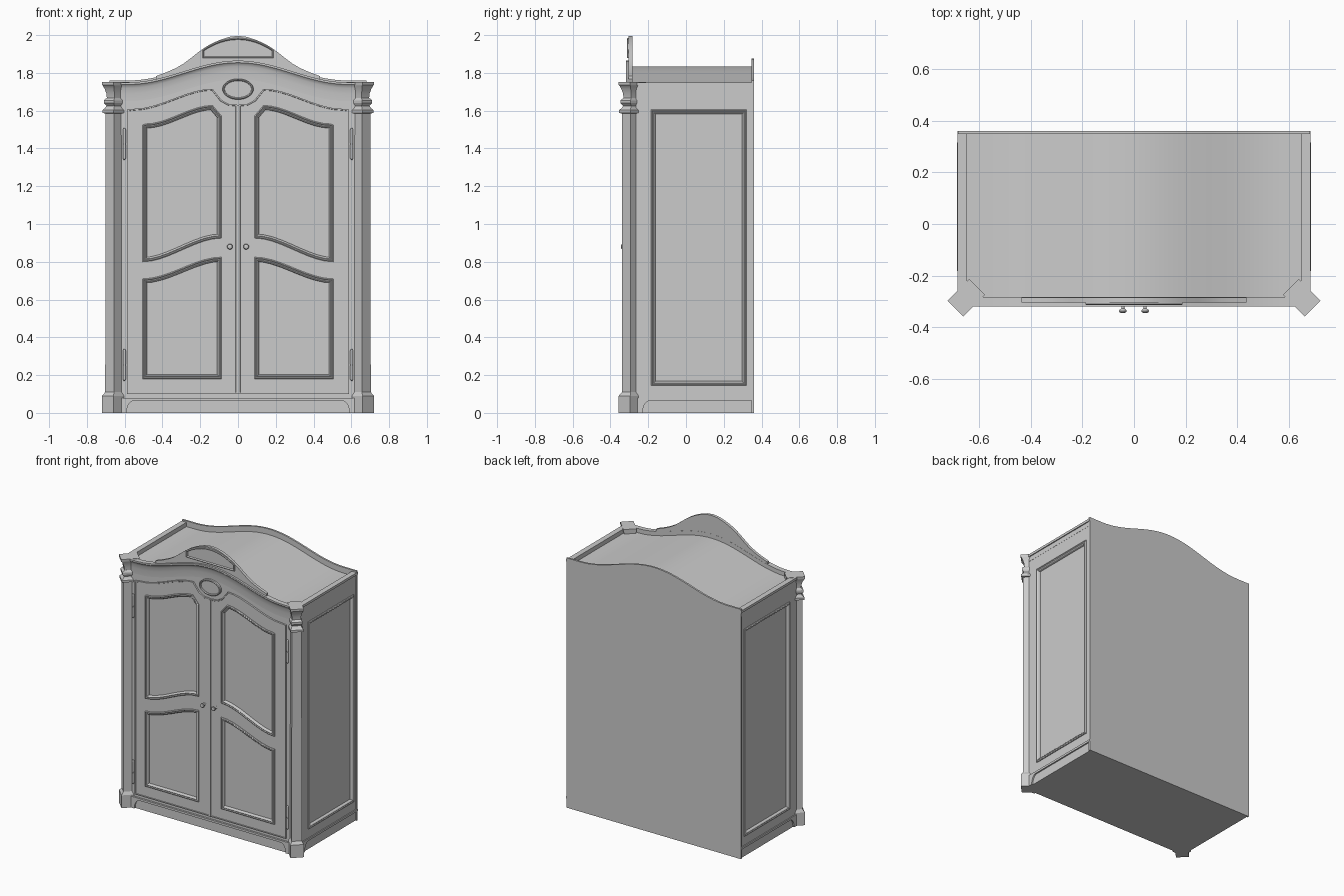
import bpy, bmesh, math
from mathutils import Matrix, Vector

if "Cube" in bpy.data.objects:
    bpy.data.objects.remove(bpy.data.objects["Cube"])

# local (u, v, h): outline in u/v, h points out of the face
FRONT = Matrix(((1, 0, 0, 0), (0, 0, -1, 0), (0, 1, 0, 0), (0, 0, 0, 1)))
SIDE = Matrix(((0, 0, 1, 0), (1, 0, 0, 0), (0, 1, 0, 0), (0, 0, 0, 1)))
TOP = Matrix.Identity(4)


def finish(name, bm, mat=TOP, mirror=False):
    bm.transform(mat)
    bmesh.ops.remove_doubles(bm, verts=bm.verts, dist=1e-5)
    bmesh.ops.recalc_face_normals(bm, faces=bm.faces)
    me = bpy.data.meshes.new(name)
    bm.to_mesh(me)
    bm.free()
    ob = bpy.data.objects.new(name, me)
    bpy.context.collection.objects.link(ob)
    if mirror:
        ob.modifiers.new("mirror", 'MIRROR').use_mirror_merge = False
    return ob


def slab(name, loops, h0, h1, mat=FRONT, mirror=False):
    """Flat plate from an outline, further loops are holes."""
    cu = bpy.data.curves.new(name, 'CURVE')
    cu.dimensions, cu.fill_mode, cu.extrude = '2D', 'BOTH', (h1 - h0) / 2
    for loop in loops:
        sp = cu.splines.new('POLY')
        sp.points.add(len(loop) - 1)
        for p, (u, v) in zip(sp.points, loop):
            p.co = (u, v, 0, 1)
        sp.use_cyclic_u = True
    tmp = bpy.data.objects.new("tmp", cu)
    bpy.context.collection.objects.link(tmp)
    bpy.context.view_layer.update()
    me = bpy.data.meshes.new_from_object(tmp.evaluated_get(bpy.context.evaluated_depsgraph_get()))
    bm = bmesh.new()
    bm.from_mesh(me)
    bpy.data.objects.remove(tmp)
    bpy.data.meshes.remove(me)
    return finish(name, bm, mat @ Matrix.Translation((0, 0, (h0 + h1) / 2)), mirror)


def loft(name, rings, mat=TOP, mirror=False, caps=True, closed=False):
    bm = bmesh.new()
    vs = [[bm.verts.new(p) for p in r] for r in rings]
    n = len(vs[0])
    for a, b in zip(vs, vs[1:] + (vs[:1] if closed else [])):
        for i in range(n):
            bm.faces.new((a[i], a[(i + 1) % n], b[(i + 1) % n], b[i]))
    if caps:
        bm.faces.new(vs[0])
        bm.faces.new(vs[-1])
    return finish(name, bm, mat, mirror)


def inset(loop, d):
    """Mitred inset of a closed outline."""
    area = sum(a[0] * b[1] - b[0] * a[1] for a, b in zip(loop, loop[1:] + loop[:1]))
    s, out, n = math.copysign(1, area), [], len(loop)
    for i in range(n):
        p, q, r = (Vector(loop[k % n]) for k in (i - 1, i, i + 1))
        e, f = (q - p).normalized(), (r - q).normalized()
        m, k = Vector((-e.y, e.x)) * s, Vector((-f.y, f.x)) * s
        out.append(tuple(q + (m + k) * d / max(1 + m.dot(k), 0.3)))
    return out


def moulding(name, loop, profile, base, mat=FRONT, mirror=False):
    rings = [[(u, v, base + h) for u, v in inset(loop, d)] for d, h in profile]
    return loft(name, rings, mat, mirror, caps=False, closed=True)


def box(u0, u1, v0, v1):
    return [(u0, v0), (u1, v0), (u1, v1), (u0, v1)]


def wave(x0, x1, z0, z1, n=9):
    pts = []
    for i in range(n + 1):
        t = i / n
        pts.append((x0 + (x1 - x0) * t, z0 + (z1 - z0) * t * t * (3 - 2 * t)))
    return pts


def crest(x):
    return 1.75 + 0.115 * (0.5 + 0.5 * math.cos(math.pi * min(abs(x) / 0.58, 1)))


def arched(w, z0, dz):
    xs = [w - 2 * w * i / 40 for i in range(41)]
    return [(-w, z0), (w, z0)] + [(x, crest(x) + dz) for x in xs]


MOULD = [(0, -0.002), (0, 0.005), (0.005, 0.009), (0.010, 0.005),
         (0.014, 0.007), (0.019, 0.003), (0.023, -0.010), (0.010, -0.011)]

# carcass, back, roof and rims
slab("carcass", [[(-.60, -.285), (.60, -.285), (.66, -.235), (.66, .35),
                  (-.66, .35), (-.66, -.235)]], 0, 1.70, TOP)
slab("back_panel", [arched(.68, 0, .01)], -.36, -.347)
slab("roof", [arched(.65, 1.6, -.03)], -.35, .285)
slab("front_frame", [arched(.62, .075, -.05)], .28, .30)
slab("side_rim", [box(-.262, .36, 1.70, 1.75)], .645, .676, SIDE, True)
slab("side_cornice", [box(-.262, .36, 1.733, 1.75)], .67, .683, SIDE, True)

# side panelling
side_panel = box(-.185, .32, .145, 1.605)
slab("side_frame", [box(-.265, .36, .07, 1.735), inset(side_panel, .012)], .655, .675, SIDE, True)
moulding("side_panel_moulding", side_panel, MOULD, .675, SIDE, True)

# plinth aprons with rounded openings
arc = [(.04 * math.cos(a), .065 * math.sin(a)) for a in [i * math.pi / 16 for i in range(9)]]
opening = [(.55 + c, s) for c, s in arc] + [(-.55 - c, s) for c, s in arc[::-1]]
slab("front_apron", [[(-.62, 0), (-.62, .08), (.62, .08), (.62, 0)] + opening], .28, .313)
slab("side_apron", [[(.36, .065)] + [(-.19 - c, s) for c, s in arc[::-1]]
                    + [(-.265, 0), (-.265, .08), (.36, .08)]], .655, .682, SIDE, True)
slab("front_apron_back", [box(-.61, .61, 0, .075)], .28, .302)
slab("side_apron_back", [box(-.26, .36, 0, .075)], .655, .672, SIDE, True)

# front cornice swept along the crest
prof = [(.283, 0), (.318, 0), (.318, -.011), (.312, -.017), (.307, -.03),
        (.302, -.06), (.300, -.10), (.283, -.10)]
xs = [-.635 + 1.27 * i / 44 for i in range(45)]
loft("front_cornice", [[(x, crest(x) + dz, h) for h, dz in prof] for x in xs], FRONT)

# diagonal corner pilasters: (z, outward reach, half width)
sections = [(0, .718, .043), (.09, .718, .043), (.11, .704, .033), (1.585, .704, .032),
            (1.588, .716, .042), (1.603, .716, .042), (1.612, .706, .035), (1.625, .698, .030),
            (1.64, .710, .037), (1.655, .710, .037), (1.668, .696, .029), (1.69, .698, .030),
            (1.715, .706, .035), (1.732, .714, .041), (1.737, .720, .043), (1.752, .720, .043)]
r2 = math.sqrt(2)
rings = []
for z, d, w in sections:
    c = [(.60, -w), (d, -w), (d, w), (.60, w)]
    rings.append([((a + .257 + t) / r2, (.257 + t - a) / r2, z) for a, t in c])
loft("corner_pilaster", rings, mirror=True)

# doors
upper = [(.505, 1.525)] + wave(.49, .135, 1.53, 1.628) + [(.087, 1.572)] \
    + wave(.087, .505, .925, .80)
lower = [(.505, .18)] + wave(.505, .087, .71, .825) + [(.087, .18)]
door = [(.004, .1), (.588, .1), (.588, 1.605)] + wave(.55, .135, 1.61, 1.716) \
    + [(.088, 1.657), (.05, 1.636), (.004, 1.632)]
slab("doors", [door, inset(upper, .012), inset(lower, .012)], .295, .31, FRONT, True)
moulding("door_edge_bead", door, [(0, 0), (0, .003), (.007, .003), (.009, 0)], .309, FRONT, True)
moulding("upper_panel_moulding", upper, MOULD, .31, FRONT, True)
moulding("lower_panel_moulding", lower, MOULD, .31, FRONT, True)
slab("door_astragal", [box(-.007, .007, .1, 1.63)], .30, .316)


def turned(name, profile, origin, mat, mirror=True, n=20):
    rings = [[(origin[0] + r * math.cos(2 * math.pi * i / n),
               origin[1] + r * math.sin(2 * math.pi * i / n), origin[2] + h)
              for i in range(n)] for r, h in profile]
    return loft(name, rings, mat, mirror)


# knobs and hinges
turned("knob", [(.011, 0), (.011, .004), (.006, .007), (.006, .018), (.013, .024),
                (.015, .029), (.012, .034), (.005, .036)], (.043, .88, .308), FRONT)
for z, label in ((.17, "lower"), (1.34, "upper")):
    turned(label + "_hinge", [(.003, 0), (.008, .008), (.008, .08), (.006, .081), (.006, .085),
                              (.008, .086), (.008, .16), (.003, .168)], (.602, -.309, z), TOP, n=12)

# oval medallion
oval = [(.082 * math.cos(i * math.pi / 16), 1.714 + .055 * math.sin(i * math.pi / 16))
        for i in range(32)]
slab("medallion_plate", [inset(oval, .006)], .29, .308)
moulding("medallion_ring", oval, [(0, -.015), (0, .008), (.005, .012), (.010, .008), (.014, -.015)], .305)

# crown board with arched panel
half = [(.434, 1.783), (.38, 1.803), (.33, 1.825), (.29, 1.848), (.25, 1.878), (.21, 1.91),
        (.17, 1.938), (.13, 1.960), (.09, 1.977), (.045, 1.991)]
bottom = [(x, crest(x) - .02) for x in [-.434 + .868 * i / 24 for i in range(25)]]
crown = bottom + half + [(0, 1.996)] + [(-x, z) for x, z in half[::-1]]
slab("crown_board", [crown], .284, .304)
arch = [(-.188, 1.878), (.188, 1.878)] + [(x, 1.985 - .062 * (x / .188) ** 2)
                                          for x in [.188 - .376 * i / 16 for i in range(17)]]
moulding("crown_panel_moulding", arch, [(0, -.01), (0, .005), (.004, .009), (.008, .005), (.011, -.01)], .304)

# smooth shading with sharp edges kept
for ob in bpy.context.scene.objects:
    ob.select_set(True)
    bpy.context.view_layer.objects.active = ob
bpy.ops.object.shade_smooth_by_angle(angle=math.radians(25))
